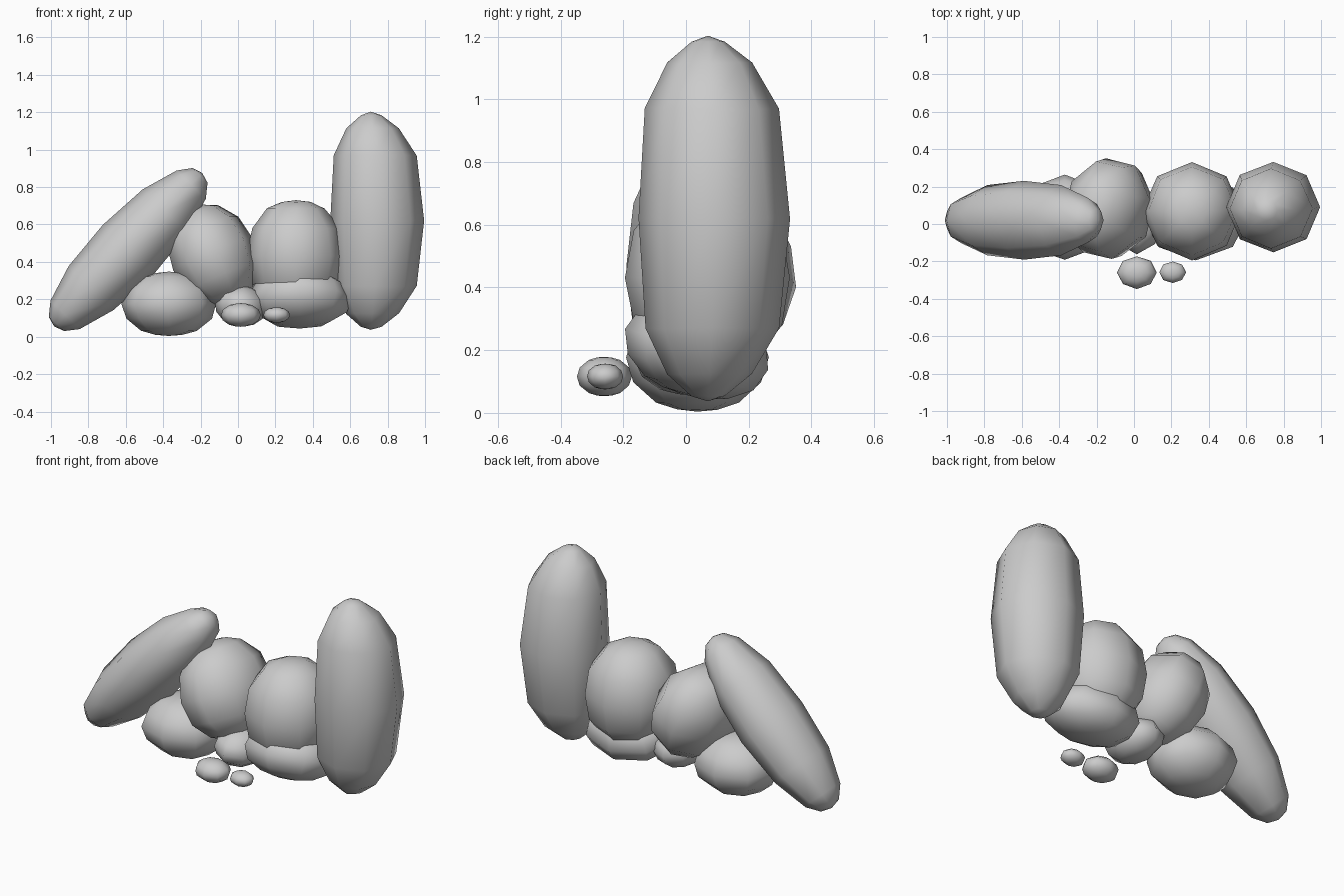
import bpy, bmesh, math, random
from mathutils import Euler, Matrix, Vector

if "Cube" in bpy.data.objects:
    bpy.data.objects.remove(bpy.data.objects["Cube"])

random.seed(4)
# (height fraction, radius fraction) from bottom pole to top pole
ROUND = [(-.96, .28), (-.84, .58), (-.46, .9), (0, 1), (.46, .9), (.84, .58), (.96, .28)]
LONG = [(-.97, .22), (-.85, .56), (-.6, .88), (0, 1), (.6, .88), (.85, .56), (.97, .22)]
BLUNT = [(-.97, .30), (-.85, .58), (-.5, .89), (0, 1), (.5, .89), (.85, .58), (.97, .30)]


def rock(name, center, half, tilt=(0, 0, 0), profile=ROUND, sides=8, rough=.015, turn=0, bow=(0, 0)):
    """Closed eight-sided boulder: rings between two poles, ends bowed sideways, then tilted."""
    bm = bmesh.new()
    rings = []
    for h, r in profile:
        ring = []
        for i in range(sides):
            a = 2 * math.pi * i / sides + math.radians(turn)
            k = r * (1 + random.uniform(-rough, rough))
            ring.append(bm.verts.new((half[0] * k * math.cos(a) + bow[0] * h * h,
                                      half[1] * k * math.sin(a) + bow[1] * h * h,
                                      half[2] * (h + random.uniform(-rough, rough) * .5))))
        rings.append(ring)
    for lo, hi in zip(rings, rings[1:]):
        for i in range(sides):
            j = (i + 1) % sides
            bm.faces.new((lo[i], lo[j], hi[j], hi[i]))
    for ring, z in ((rings[0], -1), (rings[-1], 1)):
        pole = bm.verts.new((bow[0], bow[1], half[2] * z))
        for i in range(sides):
            bm.faces.new((ring[i], ring[(i + 1) % sides], pole))
    bmesh.ops.recalc_face_normals(bm, faces=bm.faces)
    rot = Euler([math.radians(t) for t in tilt]).to_matrix().to_4x4()
    bm.transform(Matrix.Translation(Vector(center)) @ rot)
    for f in bm.faces:
        f.smooth = True
    me = bpy.data.meshes.new(name)
    bm.to_mesh(me)
    bm.free()
    ob = bpy.data.objects.new(name, me)
    bpy.context.collection.objects.link(ob)
    return ob


# standing and leaning slabs
rock("standing_stone", (.745, .09, .62), (.252, .242, .583), profile=LONG, rough=.008, bow=(-.035, -.02))
rock("leaning_stone", (-.587, .02, .465), (.188, .21, .57), (0, 44, 0), BLUNT, rough=.01)

# stacked middle boulders
rock("upper_left_boulder", (-.135, .08, .438), (.228, .28, .275), (0, -24, -14), BLUNT, turn=22.5)
rock("upper_right_boulder", (.31, .07, .43), (.265, .265, .3), profile=BLUNT)

# base boulders
rock("lower_left_boulder", (-.37, .035, .176), (.255, .228, .172))
rock("lower_middle_boulder", (.015, .02, .165), (.14, .18, .108), (0, 8, 0))
rock("lower_right_boulder", (.33, .035, .203), (.284, .235, .15), (-16, 0, 0), BLUNT)

# pebbles in front
rock("large_pebble", (.015, -.26, .116), (.106, .087, .063))
rock("small_pebble", (.207, -.258, .116), (.071, .058, .041))
